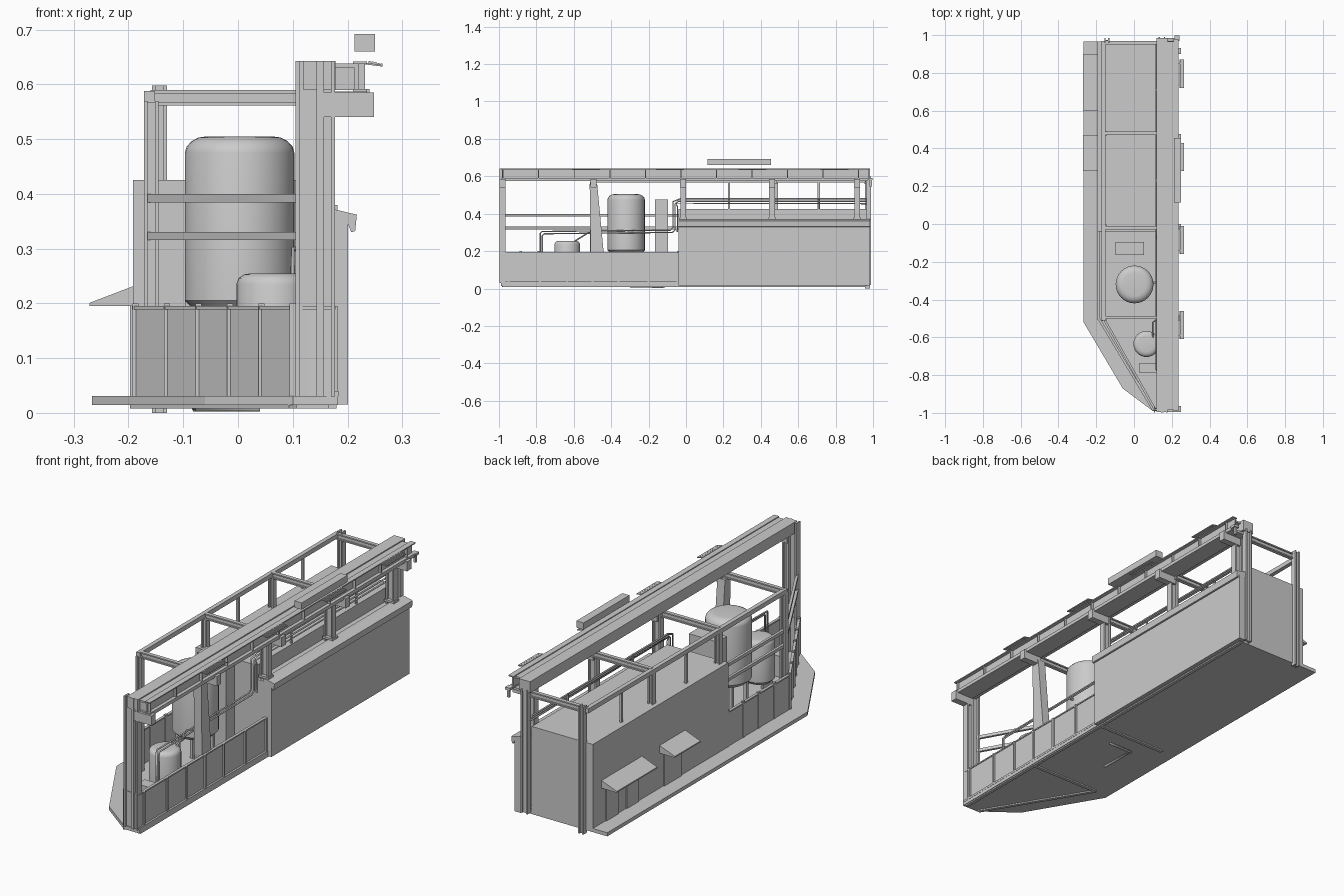
import bpy, bmesh, math
from mathutils import Vector


def mesh_obj(name, bm):
    bmesh.ops.recalc_face_normals(bm, faces=bm.faces)
    me = bpy.data.meshes.new(name)
    bm.to_mesh(me)
    bm.free()
    ob = bpy.data.objects.new(name, me)
    bpy.context.collection.objects.link(ob)
    return ob


def prism(name, pts, vec):
    """Extrude a closed 3D outline along vec."""
    bm = bmesh.new()
    f = bm.faces.new([bm.verts.new(p) for p in pts])
    r = bmesh.ops.extrude_face_region(bm, geom=[f])
    bmesh.ops.translate(bm, vec=vec, verts=[v for v in r["geom"] if isinstance(v, bmesh.types.BMVert)])
    return mesh_obj(name, bm)


def box(name, x0, x1, y0, y1, z0, z1):
    return prism(name, [(x0, y0, z0), (x1, y0, z0), (x1, y1, z0), (x0, y1, z0)], (0, 0, z1 - z0))


def beam(name, a, b, w, h):
    """Straight bar between two points, w wide and h high."""
    a, b = Vector(a), Vector(b)
    d = b - a
    up = Vector((0, 0, 1)) if abs(d.normalized().z) < 0.9 else Vector((0, 1, 0))
    s = d.cross(up).normalized()
    u = s.cross(d).normalized()
    pts = [a + s * w / 2 * i + u * h / 2 * j for i, j in ((-1, -1), (1, -1), (1, 1), (-1, 1))]
    return prism(name, pts, d)


def i_column(name, x0, x1, y0, y1, z0, z1, t=0.007):
    """H-section column, flanges facing +x and -x."""
    xm, a, b = (y0 + y1) / 2, x0 + t, x1 - t
    c, d = xm - t / 2, xm + t / 2
    pl = [(x0, y0), (a, y0), (a, c), (b, c), (b, y0), (x1, y0),
          (x1, y1), (b, y1), (b, d), (a, d), (a, y1), (x0, y1)]
    return prism(name, [(x, y, z0) for x, y in pl], (0, 0, z1 - z0))


def tank(name, x, y, prof, n=32):
    """Lathe a radius/height profile."""
    bm = bmesh.new()
    rings = [[bm.verts.new((x + r * math.cos(2 * math.pi * i / n), y + r * math.sin(2 * math.pi * i / n), z))
              for i in range(n)] for r, z in prof]
    for p, q in zip(rings, rings[1:]):
        for i in range(n):
            bm.faces.new((p[i], p[(i + 1) % n], q[(i + 1) % n], q[i]))
    bm.faces.new(rings[0])
    bm.faces.new(rings[-1])
    ob = mesh_obj(name, bm)
    bpy.context.view_layer.objects.active = ob
    ob.select_set(True)
    bpy.ops.object.shade_smooth_by_angle(angle=math.radians(35))
    ob.select_set(False)


def pipe(name, pts, r):
    cu = bpy.data.curves.new(name, "CURVE")
    cu.dimensions = "3D"
    cu.bevel_depth, cu.bevel_resolution, cu.use_fill_caps = r, 1, True
    sp = cu.splines.new("POLY")
    sp.points.add(len(pts) - 1)
    for p, c in zip(sp.points, pts):
        p.co = (*c, 1)
    bpy.context.collection.objects.link(bpy.data.objects.new(name, cu))


# base slab and its underside framing
outline = [(-0.267, 0.965), (-0.267, -0.52), (-0.06, -0.87), (0.1, -0.99), (0.183, -0.99), (0.183, 0.965)]
prism("base_slab", [(x, y, 0.014) for x, y in outline], (0, 0, 0.017))
for a, b in (((-0.19, -0.5), (0.1, -0.98)), ((-0.19, -0.5), (0.17, -0.5)),
             ((-0.19, -0.03), (0.17, -0.03)), ((0.172, -0.98), (0.172, 0.96))):
    beam("underside_beam", (*a, 0.012), (*b, 0.012), 0.016, 0.008)
pipe("drain_pipe", [(-0.08, -0.3, 0.012), (-0.08, -0.12, 0.008), (0.04, -0.12, 0.008)], 0.006)

# enclosed building, outer wall with overhanging cap
box("building", -0.192, 0.125, -0.04, 0.965, 0.02, 0.425)
box("outer_wall", 0.168, 0.201, -0.04, 0.985, 0.015, 0.36)
prism("outer_wall_cap", [(0.16, -0.04, 0.345), (0.201, -0.04, 0.345), (0.207, -0.04, 0.33), (0.214, -0.04, 0.332),
                         (0.217, -0.04, 0.362), (0.175, -0.04, 0.372), (0.16, -0.04, 0.372)], (0, 1.025, 0))
box("wall_infill", 0.12, 0.17, -0.04, 0.93, 0.02, 0.36)

# awnings with door panels on the left side
for y0, y1 in ((0.28, 0.47), (0.6, 0.9)):
    prism("awning", [(-0.271, y0, 0.195), (-0.19, y0, 0.195), (-0.19, y0, 0.232), (-0.271, y0, 0.201)],
          (0, y1 - y0, 0))
    n = 1 if y1 < 0.5 else 2
    w = (y1 - y0) / n
    for i in range(n):
        box("door", -0.197, -0.19, y0 + i * w + 0.03, y0 + (i + 1) * w - 0.03, 0.031, 0.195)

# bulwark plates, ribs and rails around the open deck
L0, L1, F = (-0.187, -0.04), (-0.187, -0.5), (0.1, -0.98)
R0, R1 = (0.172, -0.985), (0.172, -0.04)
runs = [(L0, L1, 4), (L1, F, 5), (F, R0, 1), (R0, R1, 0)]
for a, b, n in runs:
    beam("bulwark", (*a, 0.112), (*b, 0.112), 0.006, 0.165)
    beam("bulwark_lip", (*a, 0.192), (*b, 0.192), 0.013, 0.006)
    for i in range(n):
        x, y = (a[k] + (b[k] - a[k]) * i / n for k in (0, 1))
        beam("bulwark_rib", (x, y, 0.03), (x, y, 0.2), 0.011, 0.014)
for y in (-0.95, -0.78, -0.635, -0.5, -0.36, -0.2, -0.045):
    box("bulwark_rib", 0.172, 0.182, y - 0.005, y + 0.005, 0.031, 0.195)
box("side_sill", 0.165, 0.184, -0.99, -0.04, 0.03, 0.04)
for z in (0.323, 0.392):
    beam("deck_rail", (-0.16, -0.04, z), (-0.16, -0.5, z), 0.012, 0.015)
    beam("deck_rail", (-0.16, -0.5, z), (0.11, -0.98, z), 0.012, 0.015)

# left frame: top rail, posts, cross beams
box("left_top_rail", -0.172, -0.152, -0.51, 0.97, 0.567, 0.588)
for y, z in ((-0.5, 0.03), (-0.015, 0.03), (0.48, 0.425)):
    i_column("left_post", -0.172, -0.145, y - 0.013, y + 0.013, z, 0.57)
i_column("rear_left_post", -0.157, -0.13, 0.958, 0.985, 0.0, 0.598)
for y in (0.23, 0.71):
    box("left_thin_post", -0.166, -0.156, y - 0.006, y + 0.006, 0.425, 0.57)
for y in (-0.495, -0.02, 0.48, 0.96):
    for z in (0.5645, 0.5865):
        box("cross_beam_flange", -0.16, 0.16, y - 0.009, y + 0.009, z - 0.003, z + 0.003)
    box("cross_beam_web", -0.16, 0.16, y - 0.003, y + 0.003, 0.565, 0.586)

# right columns carrying the gantry
i_column("front_column", 0.105, 0.15, -0.998, -0.965, 0.03, 0.643)
i_column("front_column_outer", 0.15, 0.177, -0.998, -0.965, 0.03, 0.643)
prism("raked_column", [(0.13, -0.515, 0.56), (0.13, -0.475, 0.56), (0.13, -0.44, 0.19), (0.13, -0.49, 0.05),
                       (0.13, -0.51, 0.19)], (0.04, 0, 0))
for y in (-0.015, 0.46, 0.915):
    i_column("right_column", 0.135, 0.177, y - 0.015, y + 0.015, 0.03, 0.59)
    box("column_foot", 0.13, 0.182, y - 0.02, y + 0.02, 0.37, 0.38)
i_column("rear_right_column", 0.13, 0.165, 0.965, 0.99, 0.02, 0.6)

# gantry: box beam, outer fascia channel and brackets
box("gantry_beam", 0.12, 0.178, -0.995, 0.985, 0.59, 0.643)
box("gantry_top_plate", 0.178, 0.213, -0.985, 0.965, 0.63, 0.638)
box("gantry_fascia", 0.213, 0.22, -0.985, 0.975, 0.59, 0.64)
for z in (0.587, 0.637):
    box("fascia_flange", 0.21, 0.236, -0.99, 0.98, z, z + 0.005)
box("gantry_bottom_plate", 0.15, 0.236, -0.985, 0.97, 0.576, 0.587)
for i in range(11):
    y = -0.98 + i * 0.19
    box("fascia_rib", 0.178, 0.232, y, y + 0.005, 0.59, 0.638)
for y in (-0.98, -0.495, -0.015, 0.46, 0.915):
    box("bracket", 0.15, 0.236, y - 0.016, y + 0.016, 0.54, 0.585)
    box("bracket_end", 0.236, 0.248, y - 0.016, y + 0.016, 0.54, 0.585)
box("rear_hook_rail", 0.215, 0.24, 0.97, 0.998, 0.58, 0.592)
box("rear_hook", 0.222, 0.234, 0.982, 0.994, 0.545, 0.58)

# slatted plates outside the gantry and the raised box
for y in (-0.61, -0.16, 0.28, 0.72):
    for i in range(5):
        x, z = 0.24 + i * 0.0055, 0.6405 - i * 0.001
        beam("slat", (x, y, z), (x, y + 0.15, z), 0.004, 0.004)
    for k in (0.02, 0.13):
        beam("slat_arm", (0.225, y + k, 0.639), (0.264, y + k, 0.634), 0.004, 0.003)
box("raised_box", 0.213, 0.25, 0.115, 0.455, 0.66, 0.692)

# tanks and deck machinery
tank("large_tank", 0.003, -0.32, [(0.08, 0.185), (0.1, 0.205), (0.1, 0.475), (0.097, 0.486),
                                 (0.088, 0.496), (0.075, 0.503), (0.06, 0.505)])
for i in range(4):
    a = math.pi / 4 + i * math.pi / 2
    x, y = 0.003 + 0.075 * math.cos(a), -0.32 + 0.075 * math.sin(a)
    beam("tank_leg", (x, y, 0.03), (x, y, 0.21), 0.014, 0.014)
tank("small_tank", 0.066, -0.635, [(0.055, 0.05), (0.069, 0.065), (0.069, 0.235), (0.065, 0.246),
                                  (0.055, 0.253), (0.04, 0.255)])
for s in (-1, 1):
    box("small_tank_foot", 0.06 + s * 0.04, 0.072 + s * 0.04, -0.67, -0.6, 0.03, 0.06)
box("cabinet", -0.097, 0.052, -0.165, -0.095, 0.03, 0.475)
box("pump_box", 0.03, 0.135, -0.79, -0.735, 0.03, 0.13)

# pipe runs along the right side
for i in range(3):
    z, o, x = 0.48 - i * 0.013, i * 0.012, 0.118 + i * 0.005
    pts = [(x, 0.97, z), (x, -0.05 - o + 0.02, z), (x, -0.07 + o, z - 0.015), (x, -0.07 + o, 0.325 - o)]
    if i < 2:
        pts += [(x, -0.085 + o, 0.312 - o), (x, -0.77 + o, 0.305 - o), (x + 0.005, -0.78 + o, 0.295 - o),
                (x + 0.005, -0.78 + o, 0.06)]
    pipe("service_pipe", pts, 0.004)
pipe("tank_pipe", [(0.118, -0.31, 0.3), (0.095, -0.31, 0.3)], 0.006)
pipe("small_tank_pipe", [(0.13, -0.5, 0.3), (0.1, -0.52, 0.3), (0.1, -0.6, 0.25)], 0.004)
for y in (0.23, 0.71):
    box("pipe_support", 0.113, 0.119, y - 0.005, y + 0.005, 0.42, 0.485)
